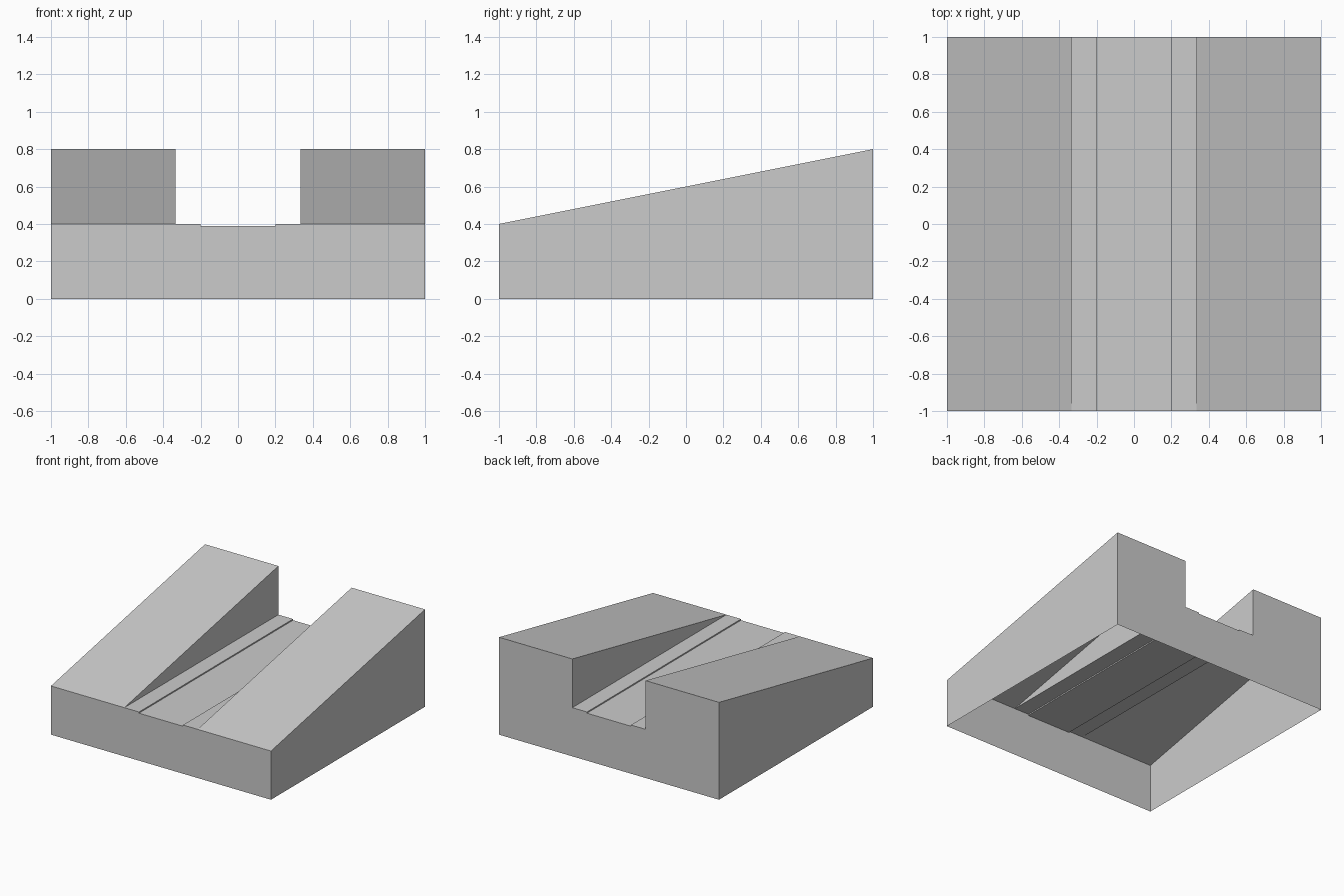
import bpy
import bmesh

# Remove the default object
cube = bpy.data.objects.get("Cube")
if cube:
    bpy.data.objects.remove(cube, do_unlink=True)

# Single plain grey
grey = bpy.data.materials.new("plain_grey")
grey.use_nodes = True
colour = (0.6, 0.6, 0.6, 1)
grey.diffuse_color = colour
grey.node_tree.nodes["Principled BSDF"].inputs["Base Color"].default_value = colour

HALF = 1.0        # half width and half length
WALL = 0.333      # half width of the channel between the ramps
GROOVE = 0.2      # half width of the sunken strip
LOW, HIGH = 0.4, 0.8
SUNK = 0.39


def section(bm, y, ramp_z):
    """Vertices of the cross-section at y, open along the bottom."""
    half = [(HALF, 0), (HALF, ramp_z), (WALL, ramp_z),
            (WALL, LOW), (GROOVE, LOW), (GROOVE, SUNK)]
    points = half + [(-x, z) for x, z in reversed(half)]
    return [bm.verts.new((x, y, z)) for x, z in points]


# Ramp shell: sloped sides and level grooved channel, with no underside
bm = bmesh.new()
front = section(bm, -HALF, LOW)
back = section(bm, HALF, HIGH)
for i in range(len(front) - 1):
    bm.faces.new((front[i], back[i], back[i + 1], front[i + 1]))
bm.faces.new(list(reversed(front)))
bm.faces.new(back)

# The channel walls taper to a point at the front
bmesh.ops.remove_doubles(bm, verts=bm.verts, dist=0.0001)
bmesh.ops.recalc_face_normals(bm, faces=bm.faces)
top = max(bm.faces, key=lambda f: f.normal.z * f.normal.z)
if top.normal.z < 0:
    bmesh.ops.reverse_faces(bm, faces=bm.faces)

mesh = bpy.data.meshes.new("channel_ramp")
bm.to_mesh(mesh)
bm.free()
mesh.materials.append(grey)
ramp = bpy.data.objects.new("channel_ramp", mesh)
bpy.context.collection.objects.link(ramp)
